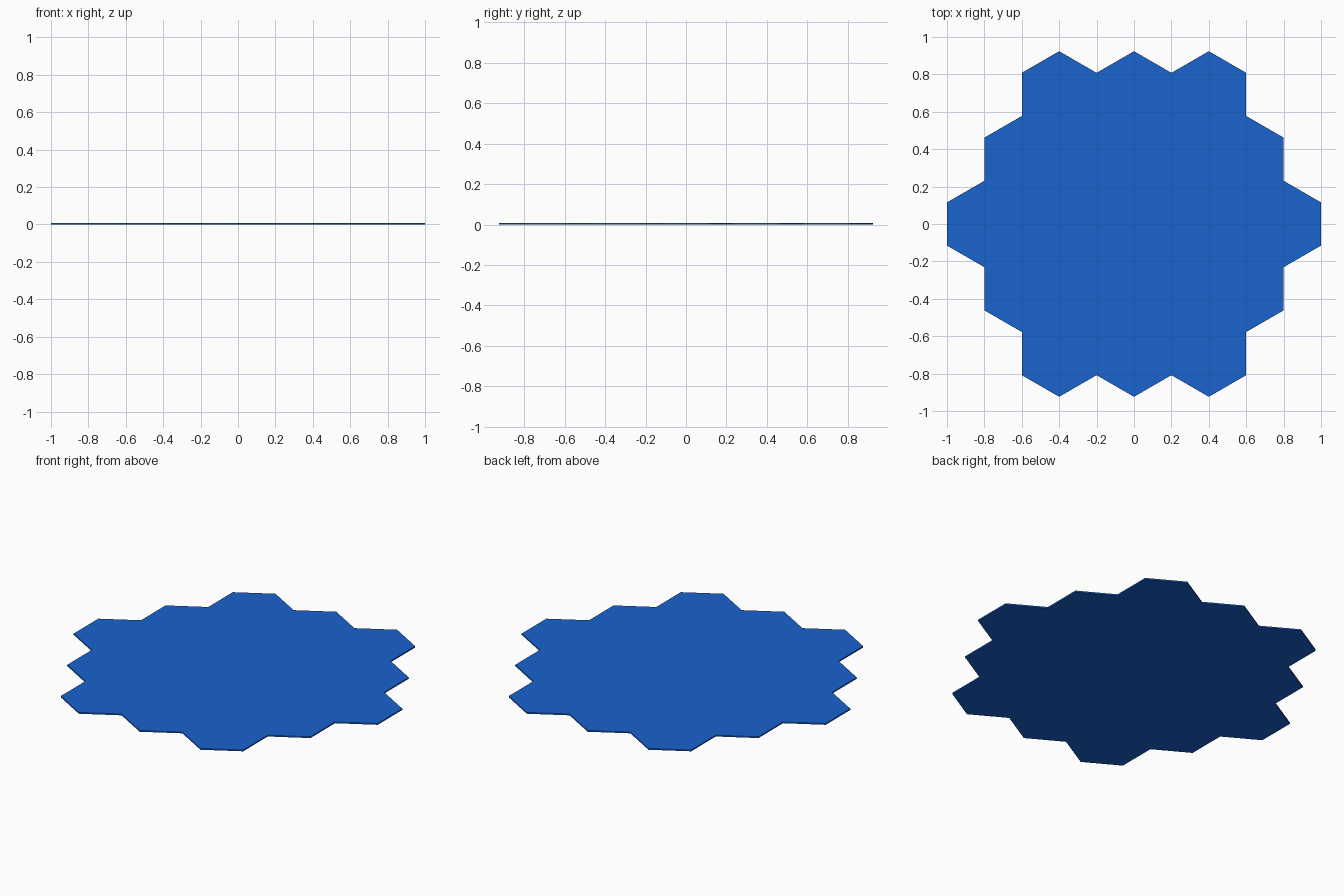
import bpy, bmesh
from math import sin, cos, pi, sqrt

if "Cube" in bpy.data.objects:
    bpy.data.objects.remove(bpy.data.objects["Cube"])

WIDTH = 0.4                  # hexagon across flats
RADIUS = WIDTH / sqrt(3)     # hexagon corner radius
THICKNESS = 0.008
RINGS = 2                    # rings of hexagons around the centre one

# Flat honeycomb of pointy-top hexagons, welded along shared edges
bm = bmesh.new()
for row in range(-RINGS, RINGS + 1):
    count = 2 * RINGS + 1 - abs(row)
    cy = row * 1.5 * RADIUS
    for i in range(count):
        cx = (i - (count - 1) / 2) * WIDTH
        bm.faces.new([bm.verts.new((cx + RADIUS * cos(pi / 6 + k * pi / 3),
                                    cy + RADIUS * sin(pi / 6 + k * pi / 3), 0))
                      for k in range(6)])
bmesh.ops.remove_doubles(bm, verts=bm.verts[:], dist=0.001)

# Thicken into a thin slab: keep the base, raise a copy as the top
result = bmesh.ops.extrude_face_region(bm, geom=bm.faces[:], use_keep_orig=True)
top = [g for g in result["geom"] if isinstance(g, bmesh.types.BMVert)]
bmesh.ops.translate(bm, verts=top, vec=(0, 0, THICKNESS))
bmesh.ops.recalc_face_normals(bm, faces=bm.faces[:])

mesh = bpy.data.meshes.new("hex_tile_base")
bm.to_mesh(mesh)
bm.free()
tile = bpy.data.objects.new("hex_tile_base", mesh)
bpy.context.collection.objects.link(tile)

# Blue surface
blue = bpy.data.materials.new("blue")
blue.diffuse_color = (0.01, 0.125, 0.61, 1)
blue.use_nodes = True
blue.node_tree.nodes["Principled BSDF"].inputs["Base Color"].default_value = blue.diffuse_color
mesh.materials.append(blue)
